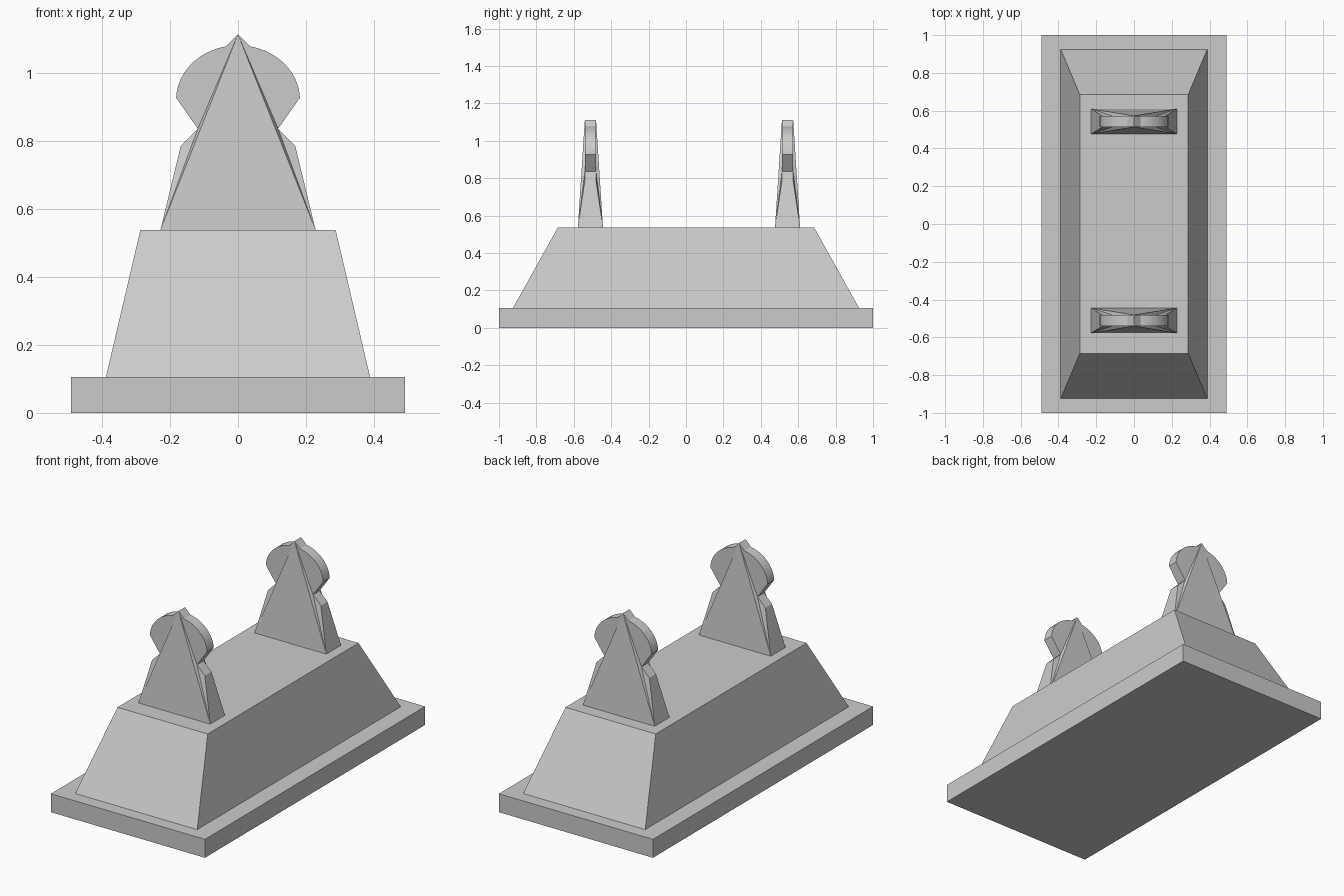
import bpy, bmesh
from math import sin, cos, radians

cube = bpy.data.objects.get("Cube")
if cube:
    bpy.data.objects.remove(cube, do_unlink=True)

stone = bpy.data.materials.new("grey stone")
stone.use_nodes = True
stone.diffuse_color = (0.6, 0.6, 0.6, 1)
stone.node_tree.nodes["Principled BSDF"].inputs["Base Color"].default_value = (0.6, 0.6, 0.6, 1)


def finish(name, bm):
    bmesh.ops.recalc_face_normals(bm, faces=bm.faces)
    mesh = bpy.data.meshes.new(name)
    bm.to_mesh(mesh)
    bm.free()
    mesh.materials.append(stone)
    obj = bpy.data.objects.new(name, mesh)
    bpy.context.collection.objects.link(obj)
    return obj


def frustum(name, z0, z1, bottom, top):
    """Four-sided block with half sizes (x, y) at the bottom and top."""
    bm = bmesh.new()
    bmesh.ops.create_cube(bm, size=2)
    for v in bm.verts:
        hx, hy = top if v.co.z > 0 else bottom
        v.co = (v.co.x * hx, v.co.y * hy, z1 if v.co.z > 0 else z0)
    return finish(name, bm)


def headstone(name, y):
    """Upright slab with an onion-shaped head and a foot that flares in depth."""
    half = [(0.228, 0.537), (0.168, 0.785), (0.118, 0.835)]
    half += [(0.182 * cos(radians(a)), 0.92 + 0.16 * sin(radians(a)))
             for a in range(2, 80, 7)]
    half.append((0.035, 1.077))
    tip = (0, 1.112)
    bm = bmesh.new()
    caps = []
    for side in (-1, 1):
        def point(x, z):
            depth = 0.067 if z < 0.6 else 0.03
            return bm.verts.new((x, y + side * depth, z))
        right = [point(x, z) for x, z in half]
        top = point(*tip)
        left = [point(-x, z) for x, z in half]
        # Face: central triangle, then the folded edges and flat head
        bm.faces.new((left[0], right[0], top))
        for edge in (left, right):
            bm.faces.new((edge[0], edge[1], edge[2]))
            bm.faces.new((edge[0], edge[2], top))
            bm.faces.new(edge[2:] + [top])
        caps.append(right + [top] + left[::-1])
    # Rim and underside
    front, back = caps
    for i in range(len(front)):
        j = (i + 1) % len(front)
        bm.faces.new((front[i], front[j], back[j], back[i]))
    return finish(name, bm)


frustum("plinth", 0, 0.106, (0.49, 1.0), (0.49, 1.0))
frustum("tomb_body", 0.106, 0.537, (0.388, 0.925), (0.287, 0.685))
headstone("front_headstone", -0.511)
headstone("back_headstone", 0.543)
